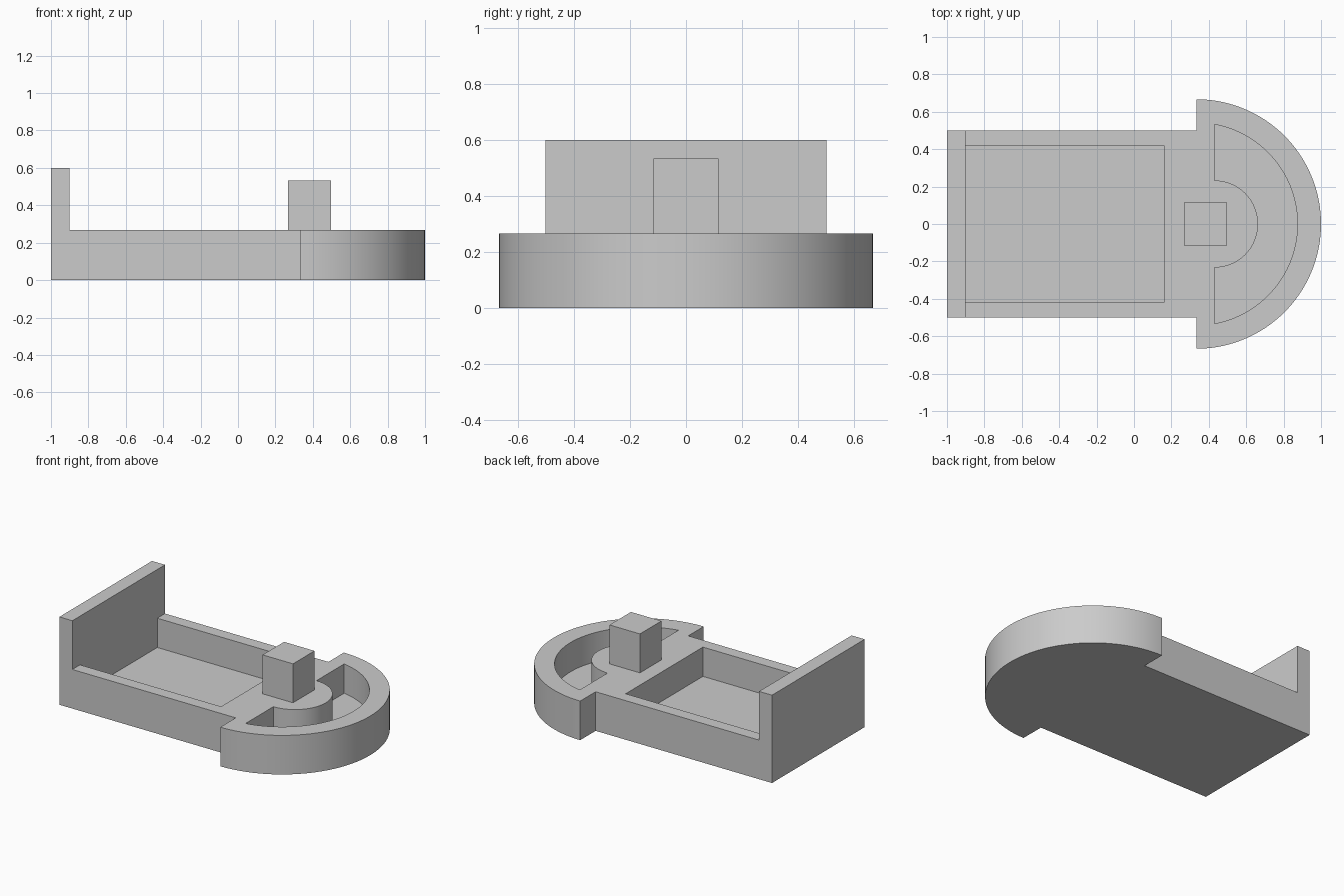
import bpy, bmesh
from math import sin, cos, asin, pi, radians

cube = bpy.data.objects.get("Cube")
if cube:
    bpy.data.objects.remove(cube, do_unlink=True)

DECK, FLOOR = 0.267, 0.067      # rim height and recess floor height
ARC_X, WALL_X = 0.333, -0.902   # centre of the round end, inner face of end wall

grey = bpy.data.materials.new("plain grey")
grey.use_nodes = True
grey.diffuse_color = (0.6, 0.6, 0.6, 1)
grey.node_tree.nodes["Principled BSDF"].inputs["Base Color"].default_value = (0.6, 0.6, 0.6, 1)


def arc(cx, r, a0, a1, n):
    return [(cx + r * cos(a0 + (a1 - a0) * i / n), r * sin(a0 + (a1 - a0) * i / n))
            for i in range(n + 1)]


def prism(name, outline, z0, z1):
    """Extrude a counter-clockwise plan outline between two heights."""
    bm = bmesh.new()
    face = bm.faces.new([bm.verts.new((x, y, z0)) for x, y in outline])
    top = bmesh.ops.extrude_face_region(bm, geom=[face])["geom"]
    bmesh.ops.translate(bm, vec=(0, 0, z1 - z0),
                        verts=[v for v in top if isinstance(v, bmesh.types.BMVert)])
    bmesh.ops.recalc_face_normals(bm, faces=bm.faces)
    mesh = bpy.data.meshes.new(name)
    bm.to_mesh(mesh)
    bm.free()
    mesh.materials.append(grey)
    obj = bpy.data.objects.new(name, mesh)
    bpy.context.collection.objects.link(obj)
    return obj


def box(name, x0, x1, half, z0, z1):
    return prism(name, [(x0, -half), (x1, -half), (x1, half), (x0, half)], z0, z1)


def combine(body, part, operation):
    """Apply a boolean and discard the second solid."""
    mod = body.modifiers.new("combine", "BOOLEAN")
    mod.operation, mod.object, mod.solver = operation, part, "EXACT"
    bpy.context.view_layer.update()
    deps = bpy.context.evaluated_depsgraph_get()
    mesh = bpy.data.meshes.new_from_object(body.evaluated_get(deps))
    body.modifiers.clear()
    body.data = mesh
    bpy.data.objects.remove(part, do_unlink=True)


# Body: rectangular tray joined to a wider half-round end
body = prism("tray_body",
             [(-1, -0.5), (ARC_X, -0.5)] + arc(ARC_X, 0.667, -pi / 2, pi / 2, 64)
             + [(ARC_X, 0.5), (-1, 0.5)], 0, DECK)

# End wall and square peg
combine(body, box("end_wall", -1, WALL_X, 0.5, 0, 0.6), "UNION")
combine(body, box("peg", 0.267, 0.497, 0.116, DECK - 0.1, 0.533), "UNION")

# Rectangular recess
combine(body, box("tray_recess", WALL_X, 0.164, 0.417, FLOOR, 0.4), "DIFFERENCE")

# Crescent recess around the peg platform
gap_x, outer, inner = 0.43, 0.541, 0.233
start = pi / 2 - asin((gap_x - ARC_X) / outer)
crescent = (arc(ARC_X, outer, -start, start, 64)
            + arc(gap_x, inner, pi / 2, -pi / 2, 48))
combine(body, prism("crescent_recess", crescent, FLOOR, 0.4), "DIFFERENCE")

# Merge flat regions, then smooth the curved walls only
bm = bmesh.new()
bm.from_mesh(body.data)
bmesh.ops.remove_doubles(bm, verts=bm.verts, dist=0.0001)
bmesh.ops.dissolve_limit(bm, angle_limit=radians(0.5), verts=bm.verts, edges=bm.edges)
bm.to_mesh(body.data)
bm.free()

bpy.ops.object.select_all(action="DESELECT")
body.select_set(True)
bpy.context.view_layer.objects.active = body
bpy.ops.object.shade_smooth_by_angle(angle=radians(30))
